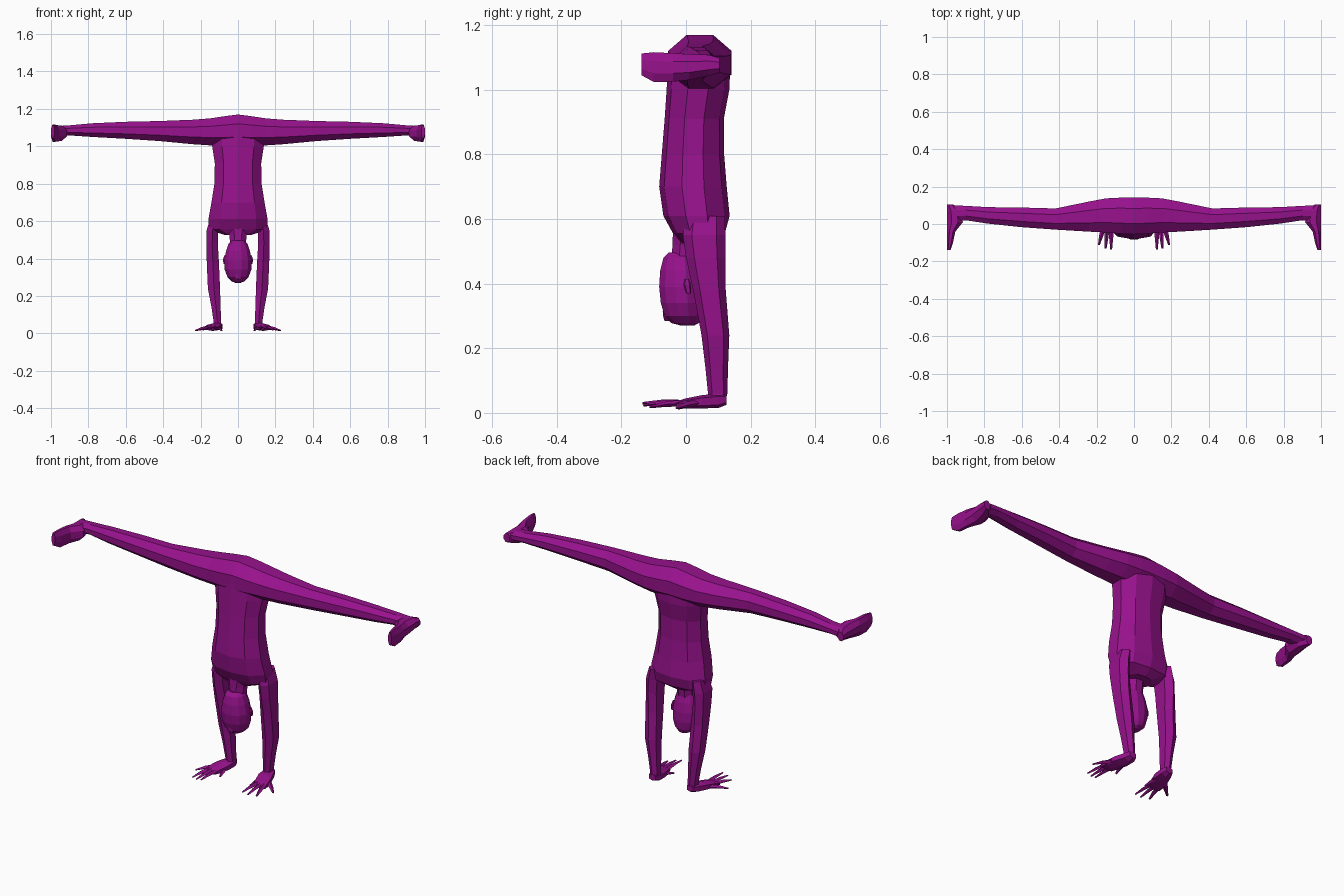
import bpy, bmesh, math
from mathutils import Vector

mat = bpy.data.materials.new("purple")
mat.diffuse_color = (0.31, 0.006, 0.265, 1)


def make(name, rings):
    """Skin a list of equal-sized point rings and cap both ends."""
    bm = bmesh.new()
    vs = [[bm.verts.new(p) for p in r] for r in rings]
    n = len(vs[0])
    for a, b in zip(vs, vs[1:]):
        for i in range(n):
            j = (i + 1) % n
            bm.faces.new((a[i], a[j], b[j], b[i]))
    bm.faces.new(vs[0])
    bm.faces.new(vs[-1])
    bmesh.ops.recalc_face_normals(bm, faces=bm.faces)
    me = bpy.data.meshes.new(name)
    bm.to_mesh(me)
    bm.free()
    me.materials.append(mat)
    ob = bpy.data.objects.new(name, me)
    bpy.context.collection.objects.link(ob)
    return ob


def loft(name, axis, sections, n=8):
    """Sections: (position, low a, high a, low b, high b) across the axis."""
    rings = []
    k = 1 / math.cos(math.pi / n)
    for t, a0, a1, b0, b1 in sections:
        ring = []
        for i in range(n):
            ang = 2 * math.pi * (i + 0.5) / n
            ca = max(-1, min(1, math.cos(ang) * k))
            cb = max(-1, min(1, math.sin(ang) * k))
            p = [(a0 + a1) / 2 + ca * (a1 - a0) / 2, (b0 + b1) / 2 + cb * (b1 - b0) / 2]
            p.insert(axis, t)
            ring.append(p)
        rings.append(ring)
    return make(name, rings)


def finger(name, points, widths):
    """Flat tapered four-sided finger."""
    pts = [Vector(p) for p in points]
    d = (pts[-1] - pts[0]).normalized()
    side = d.cross(Vector((0, 0, 1))).normalized()
    rings = []
    for p, w in zip(pts, widths):
        up = Vector((0, 0, w * 0.75))
        rings.append([p + side * w, p + up, p - side * w, p - up])
    return make(name, rings)


def mirror(ob):
    m = ob.modifiers.new("mirror", 'MIRROR')
    m.use_axis[0] = True
    m.use_mirror_merge = False


# Torso, shoulders at the bottom
torso = [(0.525, 0.07, -0.02, 0.08), (0.555, 0.155, -0.04, 0.12), (0.61, 0.158, -0.07, 0.135),
         (0.70, 0.142, -0.083, 0.126), (0.80, 0.126, -0.075, 0.118), (0.91, 0.124, -0.066, 0.117),
         (1.0, 0.138, -0.06, 0.134), (1.09, 0.14, -0.055, 0.138)]
loft("torso", 2, [(z, -w, w, a, b) for z, w, a, b in torso], 10)

# Hips and both split legs as one run from ankle to ankle
half = [(0.07, -0.052, 0.141, 1.0, 1.161), (0.15, -0.045, 0.137, 1.005, 1.149),
        (0.24, -0.041, 0.12, 1.011, 1.142), (0.42, -0.03, 0.083, 1.028, 1.135),
        (0.60, -0.017, 0.088, 1.04, 1.131), (0.78, 0.002, 0.09, 1.05, 1.123),
        (0.90, 0.02, 0.097, 1.058, 1.112), (0.97, 0.02, 0.1, 1.055, 1.108)]
legs = [(-s[0],) + s[1:] for s in reversed(half)] + [(0, -0.055, 0.141, 1.0, 1.17)] + half
loft("hips_and_legs", 0, legs)

# Feet pointing to the front
mirror(loft("foot", 1, [(0.104, 0.965, 1.0, 1.052, 1.098), (0.07, 0.925, 1.0, 1.043, 1.108),
                        (0.01, 0.915, 1.0, 1.03, 1.11), (-0.04, 0.955, 1.0, 1.025, 1.113),
                        (-0.10, 0.968, 1.0, 1.024, 1.116), (-0.138, 0.98, 1.0, 1.045, 1.112)]))

# Arms
mirror(loft("arm", 2, [(0.61, 0.10, 0.15, 0.0, 0.12), (0.55, 0.105, 0.168, -0.01, 0.122),
                       (0.48, 0.108, 0.168, 0.0, 0.122), (0.38, 0.102, 0.167, 0.022, 0.123),
                       (0.24, 0.096, 0.161, 0.048, 0.134), (0.14, 0.093, 0.142, 0.06, 0.13),
                       (0.06, 0.09, 0.13, 0.068, 0.128), (0.03, 0.09, 0.132, 0.07, 0.12)], 6))

# Hands with splayed fingers
mirror(loft("palm", 1, [(0.125, 0.092, 0.13, 0.025, 0.058), (0.10, 0.084, 0.142, 0.015, 0.06),
                        (0.05, 0.086, 0.162, 0.014, 0.055), (0.0, 0.102, 0.175, 0.013, 0.045),
                        (-0.03, 0.112, 0.178, 0.016, 0.036)], 6))
tips = [("index_finger", (0.122, -0.01), (0.122, -0.135), 0.03),
        ("middle_finger", (0.143, -0.01), (0.152, -0.132), 0.024),
        ("ring_finger", (0.162, -0.01), (0.188, -0.112), 0.018),
        ("little_finger", (0.16, 0.03), (0.228, -0.03), 0.015),
        ("thumb", (0.105, 0.05), (0.088, -0.025), 0.014)]
for name, a, b, z in tips:
    mid = ((a[0] + b[0]) / 2, (a[1] + b[1]) / 2, (0.03 + z) / 2 + 0.003)
    mirror(finger(name, [(*a, 0.03), mid, (*b, z)], [0.014, 0.011, 0.005]))

# Neck
loft("neck", 2, [(0.57, -0.06, 0.06, -0.04, 0.06), (0.52, -0.045, 0.045, -0.042, 0.04),
                 (0.46, -0.042, 0.042, -0.045, 0.035)])

# Upside-down head, crown lowest
head = [(0.497, 0.03, -0.052, 0.02), (0.48, 0.05, -0.07, 0.032), (0.44, 0.064, -0.08, 0.044),
        (0.39, 0.074, -0.083, 0.052), (0.34, 0.071, -0.078, 0.054), (0.30, 0.056, -0.066, 0.05),
        (0.278, 0.034, -0.045, 0.04), (0.27, 0.015, -0.015, 0.025)]
loft("head", 2, [(z, -w, w, a, b) for z, w, a, b in head], 12)
mirror(loft("ear", 2, [(0.415, 0.06, 0.074, -0.005, 0.01), (0.395, 0.064, 0.08, -0.008, 0.016),
                       (0.37, 0.064, 0.078, 0.0, 0.016)], 6))
loft("forelock", 2, [(0.315, -0.02, 0.02, -0.072, -0.05), (0.295, -0.016, 0.016, -0.07, -0.045),
                     (0.284, -0.008, 0.008, -0.066, -0.05)], 6)
